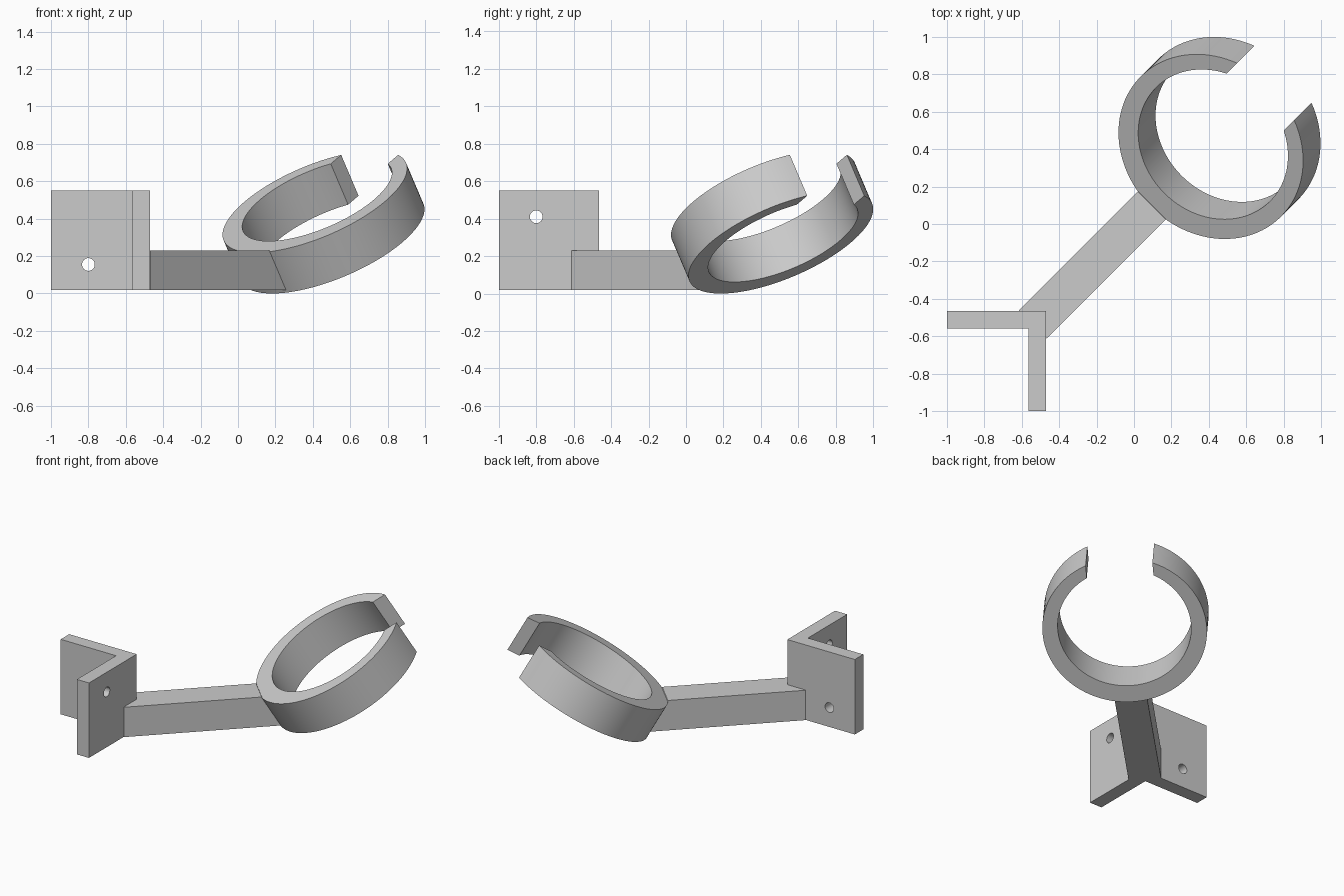
import bpy, bmesh
from math import sin, cos, tan, asin, pi, radians
from mathutils import Matrix, Vector

cube = bpy.data.objects.get("Cube")
if cube:
    bpy.data.objects.remove(cube)

grey = bpy.data.materials.new("light grey")
grey.use_nodes = True
colour = (0.6, 0.6, 0.6, 1)
grey.diffuse_color = colour
grey.node_tree.nodes["Principled BSDF"].inputs["Base Color"].default_value = colour

TILT = radians(31)


def prism(name, outline, offset, matrix=None):
    """Extrude a closed 3D outline by the offset vector."""
    bm = bmesh.new()
    face = bm.faces.new([bm.verts.new(p) for p in outline])
    moved = bmesh.ops.extrude_face_region(bm, geom=[face])["geom"]
    bmesh.ops.translate(bm, vec=Vector(offset),
                        verts=[v for v in moved if isinstance(v, bmesh.types.BMVert)])
    bmesh.ops.recalc_face_normals(bm, faces=bm.faces)
    if matrix:
        bm.transform(matrix)
    mesh = bpy.data.meshes.new(name)
    bm.to_mesh(mesh)
    bm.free()
    obj = bpy.data.objects.new(name, mesh)
    bpy.context.collection.objects.link(obj)
    mesh.materials.append(grey)
    return obj


def smooth(obj):
    bpy.ops.object.select_all(action="DESELECT")
    obj.select_set(True)
    bpy.context.view_layer.objects.active = obj
    bpy.ops.object.shade_smooth_by_angle(angle=radians(30))


# Corner bracket: L-shaped plate
left, right, front, back, thick = -1, -0.47, -1, -0.465, 0.095
corner = [(left, back), (right, back), (right, front), (right - thick, front),
          (right - thick, back - thick), (left, back - thick)]
bracket = prism("corner_bracket", [(x, y, 0.018) for x, y in corner], (0, 0, 0.532))

# Screw holes, one through each plate
for name, place, axis in (("rear_hole_cutter", (-0.8, -0.51, 0.155), "X"),
                          ("side_hole_cutter", (-0.52, -0.8, 0.41), "Y")):
    circle = [(0.034 * cos(i * pi / 16), 0.034 * sin(i * pi / 16), -0.15) for i in range(32)]
    cutter = prism(name, circle, (0, 0, 0.3),
                   Matrix.Translation(place) @ Matrix.Rotation(pi / 2, 4, axis))
    cutter.hide_render = True
    cutter.hide_set(True)
    cut = bracket.modifiers.new(name, "BOOLEAN")
    cut.operation = "DIFFERENCE"
    cut.object = cutter

# Bake the holes, then drop the cutters
bpy.context.view_layer.update()
cut_mesh = bpy.data.meshes.new_from_object(
    bracket.evaluated_get(bpy.context.evaluated_depsgraph_get()))
bracket.modifiers.clear()
bracket.data = cut_mesh
for name in ("rear_hole_cutter", "side_hole_cutter"):
    bpy.data.objects.remove(bpy.data.objects[name])
smooth(bracket)

# Arm: diagonal bar whose far end leans to meet the ring
diagonal = Matrix.Translation((0, 0.004, 0)) @ Matrix.Rotation(pi / 4, 4, "Z")
low, high, reach = 0.018, 0.23, 0.134
side = [(-0.765, low), (-0.765, high), (reach, high),
        (reach + (high - low) * tan(TILT), low)]
prism("diagonal_arm", [(u, -0.105, z) for u, z in side], (0, 0.21, 0), diagonal)

# Open ring: eccentric bore and a parallel-sided gap at the high end
outer, inner, shift, half_gap, height, steps = 0.53, 0.43, 0.02, 0.2155, 0.255, 96


def arc(radius, offset):
    start = asin(half_gap / radius)
    angles = [start + (2 * pi - 2 * start) * i / steps for i in range(steps + 1)]
    return [(offset + radius * cos(a), radius * sin(a), -height / 2) for a in angles]


centre = Vector((0.457, 0.46, outer * sin(TILT) + height / 2 * cos(TILT)))
pose = (Matrix.Translation(centre) @ Matrix.Rotation(pi / 4, 4, "Z")
        @ Matrix.Rotation(-TILT, 4, "Y"))
ring = prism("open_ring", arc(outer, 0) + arc(inner, shift)[::-1], (0, 0, height), pose)
smooth(ring)
